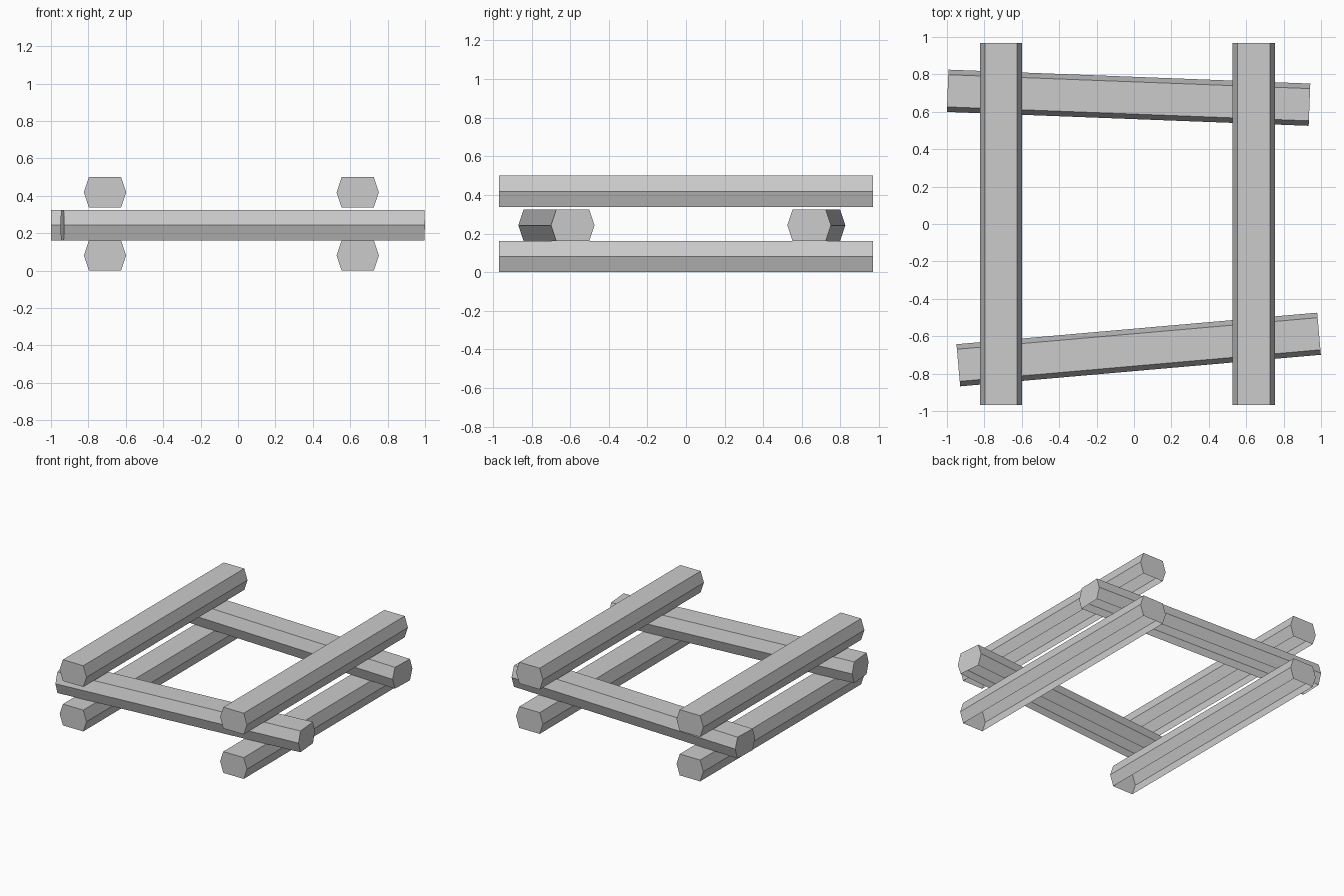
import bpy, bmesh
from math import radians

if "Cube" in bpy.data.objects:
    bpy.data.objects.remove(bpy.data.objects["Cube"])

LENGTH, HEIGHT = 1.936, 0.162
HALF_W, FLAT_W = 0.113, 0.086   # half widths at the middle and at the flats


def log(name, x, y, z, angle):
    """Hollow six-sided log with an open underside, turned about z (0 = along x)."""
    h = HEIGHT / 2
    profile = [(HALF_W, 0), (FLAT_W, h), (-FLAT_W, h),
               (-HALF_W, 0), (-FLAT_W, -h), (FLAT_W, -h)]
    bm = bmesh.new()
    face = bm.faces.new([bm.verts.new((-LENGTH / 2, py, pz)) for py, pz in profile])
    ext = bmesh.ops.extrude_face_region(bm, geom=[face], use_keep_orig=True)
    verts = [v for v in ext["geom"] if isinstance(v, bmesh.types.BMVert)]
    bmesh.ops.translate(bm, verts=verts, vec=(LENGTH, 0, 0))
    bmesh.ops.recalc_face_normals(bm, faces=bm.faces)
    # Open underside
    bottom = [f for f in bm.faces if all(v.co.z < -h * 0.9 for v in f.verts)]
    bmesh.ops.delete(bm, geom=bottom, context='FACES_ONLY')
    mesh = bpy.data.meshes.new(name)
    bm.to_mesh(mesh)
    bm.free()
    obj = bpy.data.objects.new(name, mesh)
    obj.location = (x, y, z + h)
    obj.rotation_euler.z = radians(angle)
    bpy.context.collection.objects.link(obj)


# Lower and upper pairs run front to back
for layer, z in (("lower", 0.0), ("upper", 0.338)):
    for side, x in (("left", -0.711), ("right", 0.64)):
        log(f"{layer}_{side}_log", x, 0, z, 90)

# Middle pair runs across, slightly askew
log("middle_front_log", 0.025, -0.671, 0.162, 5)
log("middle_back_log", -0.029, 0.675, 0.162, -2.2)
